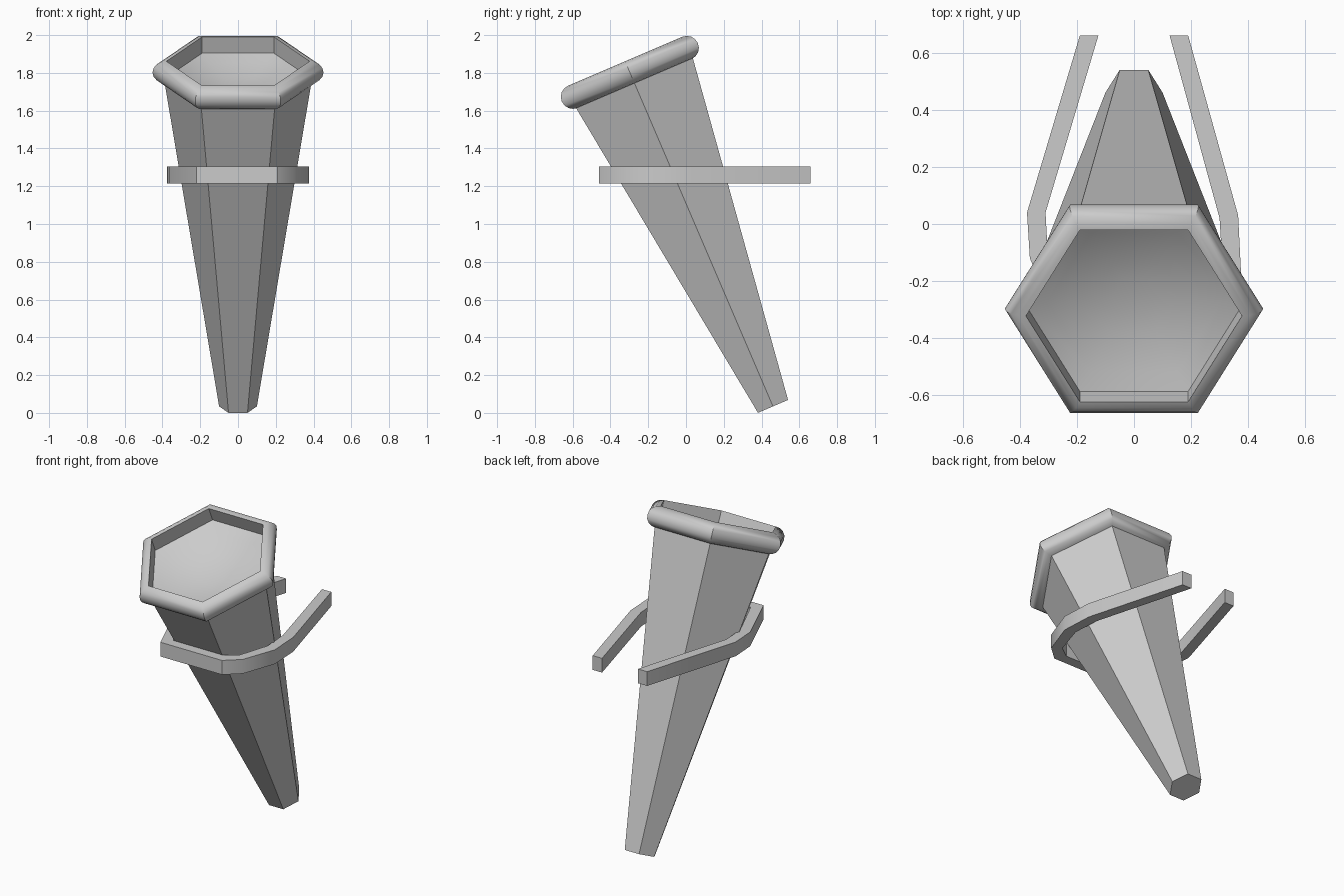
import bpy, bmesh, math
from mathutils import Matrix

if "Cube" in bpy.data.objects:
    bpy.data.objects.remove(bpy.data.objects["Cube"])

# Tilted frame shared by the horn parts (leans towards the front)
TILT = Matrix.Rotation(math.radians(23.2), 4, 'X') @ Matrix.Translation((0, 0.437, 0))


def finish(name, bm, matrix=None):
    bmesh.ops.recalc_face_normals(bm, faces=bm.faces)
    if matrix:
        bm.transform(matrix)
    me = bpy.data.meshes.new(name)
    bm.to_mesh(me)
    bm.free()
    ob = bpy.data.objects.new(name, me)
    bpy.context.collection.objects.link(ob)
    return ob


def smooth(ob, angle):
    bpy.ops.object.select_all(action='DESELECT')
    ob.select_set(True)
    bpy.context.view_layer.objects.active = ob
    bpy.ops.object.shade_smooth_by_angle(angle=math.radians(angle))


def hex_sweep(bm, profile, closed=False):
    """Sweep (corner radius, height) points round a hexagon."""
    rings = [[bm.verts.new((r * math.cos(k * math.pi / 3), r * math.sin(k * math.pi / 3), h))
              for k in range(6)] for r, h in profile]
    pairs = list(zip(rings, rings[1:]))
    if closed:
        pairs.append((rings[-1], rings[0]))
    for a, b in pairs:
        for k in range(6):
            j = (k + 1) % 6
            bm.faces.new((a[k], a[j], b[j], b[k]))
    return rings


# Tapered six-sided body, closed at the tip
bm = bmesh.new()
rings = hex_sweep(bm, [(0.1, -0.15), (0.391, 1.73)])
bm.faces.new(rings[0])
finish("tapered_body", bm, TILT)

# Rounded rim with a flat inner wall
bm = bmesh.new()
W = 1 / math.cos(math.pi / 6)
profile = []
for i in range(9):
    a = math.pi / 2 - math.pi * i / 8
    profile.append(((0.328 + 0.064 * math.cos(a)) * W, 1.774 + 0.064 * math.sin(a)))
hex_sweep(bm, profile, closed=True)
smooth(finish("rim", bm, TILT), 35)

# Shallow smooth dish inside the mouth
bm = bmesh.new()
rings = hex_sweep(bm, [(0.38 * t, 1.745 - 0.08 * (1 - t * t)) for t in (1, 0.8, 0.6, 0.4, 0.2)])
bm.faces.new(rings[-1])
smooth(finish("inner_dish", bm, TILT), 60)

# Bent flat bracket holding the body
outer = [(-.19, .66), (-.375, .04), (-.365, -.12), (-.22, -.46), (.21, -.46),
         (.30, -.38), (.375, -.17), (.365, .03), (.19, .66)]
inner = [(-.125, .66), (-.31, .04), (-.302, -.11), (-.175, -.395), (.175, -.395),
         (.25, -.34), (.31, -.15), (.30, .02), (.125, .66)]
bm = bmesh.new()
sections = [[bm.verts.new((p[0], p[1], z)) for p, z in
             ((o, 1.215), (o, 1.305), (i, 1.305), (i, 1.215))] for o, i in zip(outer, inner)]
for a, b in zip(sections, sections[1:]):
    for k in range(4):
        j = (k + 1) % 4
        bm.faces.new((a[k], a[j], b[j], b[k]))
bm.faces.new(sections[0])
bm.faces.new(sections[-1])
smooth(finish("bracket", bm), 35)
